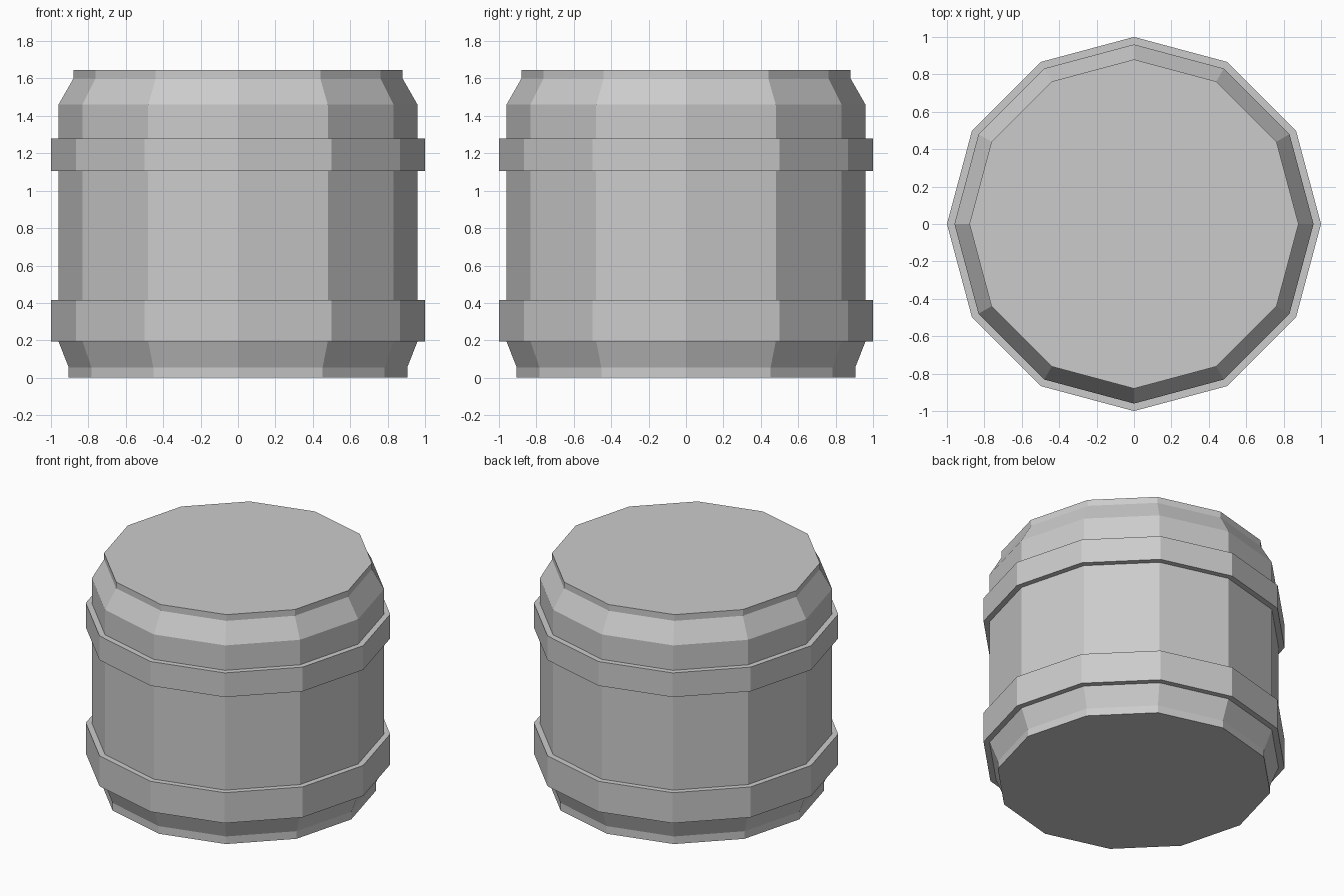
import bpy, bmesh
from math import cos, sin, pi

if "Cube" in bpy.data.objects:
    bpy.data.objects.remove(bpy.data.objects["Cube"])

SIDES = 12


def lathe(name, profile, closed):
    """Revolve (radius, z) points into a faceted solid; closed = ring, else capped."""
    bm = bmesh.new()
    rings = [[bm.verts.new((r * cos(2 * pi * i / SIDES), r * sin(2 * pi * i / SIDES), z))
              for i in range(SIDES)] for r, z in profile]
    pairs = list(zip(rings, rings[1:]))
    if closed:
        pairs.append((rings[-1], rings[0]))
    for low, high in pairs:
        for i in range(SIDES):
            j = (i + 1) % SIDES
            bm.faces.new((low[i], low[j], high[j], high[i]))
    if not closed:
        bm.faces.new(rings[0][::-1])
        bm.faces.new(rings[-1])
    bmesh.ops.recalc_face_normals(bm, faces=bm.faces[:])
    mesh = bpy.data.meshes.new(name)
    bm.to_mesh(mesh)
    bm.free()
    obj = bpy.data.objects.new(name, mesh)
    bpy.context.collection.objects.link(obj)
    return obj


# Barrel body with tapered ends and flat lids
lathe("barrel_body", [(0.905, 0), (0.905, 0.055), (0.96, 0.195), (0.96, 1.46),
                      (0.88, 1.60), (0.88, 1.645)], False)

# Raised hoops around the body
for name, z0, z1 in (("lower_hoop", 0.195, 0.415), ("upper_hoop", 1.105, 1.28)):
    lathe(name, [(0.95, z0), (1.0, z0), (1.0, z1), (0.95, z1)], True)
